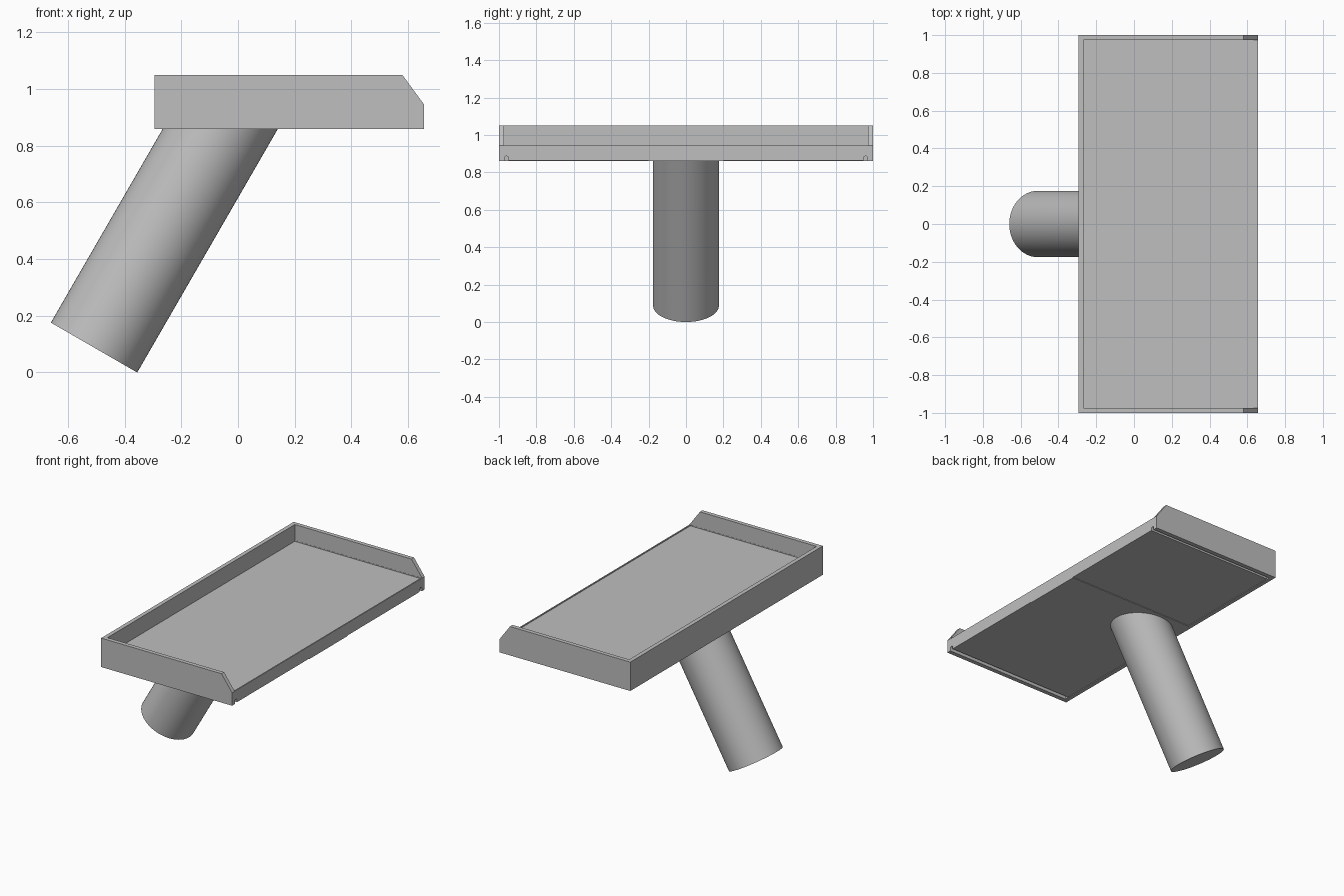
import bpy, bmesh, math
from mathutils import Matrix, Vector

cube = bpy.data.objects.get("Cube")
if cube:
    bpy.data.objects.remove(cube, do_unlink=True)

grey = bpy.data.materials.new("light_grey")
grey.use_nodes = True
colour = (0.52, 0.52, 0.52, 1)
grey.diffuse_color = colour
grey.node_tree.nodes["Principled BSDF"].inputs["Base Color"].default_value = colour


def add_object(name, bm):
    bmesh.ops.recalc_face_normals(bm, faces=bm.faces)
    mesh = bpy.data.meshes.new(name)
    bm.to_mesh(mesh)
    bm.free()
    mesh.materials.append(grey)
    obj = bpy.data.objects.new(name, mesh)
    bpy.context.collection.objects.link(obj)
    return obj


def prism(name, points, extrusion):
    """Solid made by extruding a closed outline."""
    bm = bmesh.new()
    face = bm.faces.new([bm.verts.new(p) for p in points])
    ext = bmesh.ops.extrude_face_region(bm, geom=[face])["geom"]
    moved = [g for g in ext if isinstance(g, bmesh.types.BMVert)]
    bmesh.ops.translate(bm, verts=moved, vec=extrusion)
    return add_object(name, bm)


def box(name, x0, x1, y0, y1, z0, z1):
    outline = [(x0, y0, z0), (x1, y0, z0), (x1, y1, z0), (x0, y1, z0)]
    return prism(name, outline, (0, 0, z1 - z0))


LEFT, RIGHT, BOTTOM, TOP, FLOOR = -0.295, 0.657, 0.86, 1.05, 0.945
INNER_X, INNER_Y = LEFT + 0.027, 0.973

# Tray block with the sloped ends of its side walls
side = [(LEFT, BOTTOM), (RIGHT, BOTTOM), (RIGHT, FLOOR), (0.58, TOP), (LEFT, TOP)]
tray = prism("tray", [(x, -1, z) for x, z in side], (0, 2, 0))

# Cavity open on one side, and the shallow floor recess behind a thin lip
cutters = [
    box("cavity_cutter", INNER_X, 1, -INNER_Y, INNER_Y, FLOOR, 1.2),
    box("recess_cutter", INNER_X, RIGHT - 0.008, -INNER_Y + 0.001, INNER_Y - 0.001, FLOOR - 0.005, 1.1),
]

# Underside: shallow panels either side of a centre pad, and round-topped grooves
for s in (-1, 1):
    y0, y1 = sorted((s * 0.2, s * 0.96))
    cutters.append(box("panel_cutter", INNER_X, 1, y0, y1, 0.8, BOTTOM + 0.004))
    arch = [(s * 0.96 + 0.011 * math.cos(a), 0.876 + 0.011 * math.sin(a))
            for a in (math.pi * i / 8 for i in range(9))]
    outline = [(s * 0.96 + 0.011, 0.79)] + arch + [(s * 0.96 - 0.011, 0.79)]
    cutters.append(prism("groove_cutter", [(INNER_X + 0.002, y, z) for y, z in outline], (1, 0, 0)))

for cutter in cutters:
    cutter.hide_render = True
    mod = tray.modifiers.new(cutter.name, "BOOLEAN")
    mod.operation, mod.solver, mod.object = "DIFFERENCE", "EXACT", cutter
bpy.context.view_layer.update()
evaluated = tray.evaluated_get(bpy.context.evaluated_depsgraph_get())
result = bpy.data.meshes.new_from_object(evaluated)
tray.modifiers.clear()
tray.data = result
for cutter in cutters:
    bpy.data.objects.remove(cutter, do_unlink=True)

# Slanted round post, trimmed level inside the tray floor
radius, length = 0.176, 1.2
axis = Vector((0.5, 0, math.sqrt(0.75)))
base = Vector((-0.508, 0, 0.088))
bm = bmesh.new()
bmesh.ops.create_cone(bm, cap_ends=True, segments=64, radius1=radius, radius2=radius, depth=length)
bm.transform(Matrix.Translation(base + axis * length / 2) @ Matrix.Rotation(math.radians(30), 4, "Y"))
cut = bmesh.ops.bisect_plane(bm, geom=bm.verts[:] + bm.edges[:] + bm.faces[:],
                             plane_co=(0, 0, 0.9), plane_no=(0, 0, 1), clear_outer=True)
bmesh.ops.holes_fill(bm, edges=[e for e in cut["geom_cut"] if isinstance(e, bmesh.types.BMEdge)], sides=0)
post = add_object("post", bm)

bpy.ops.object.select_all(action="DESELECT")
post.select_set(True)
bpy.context.view_layer.objects.active = post
bpy.ops.object.shade_smooth_by_angle(angle=math.radians(30))
